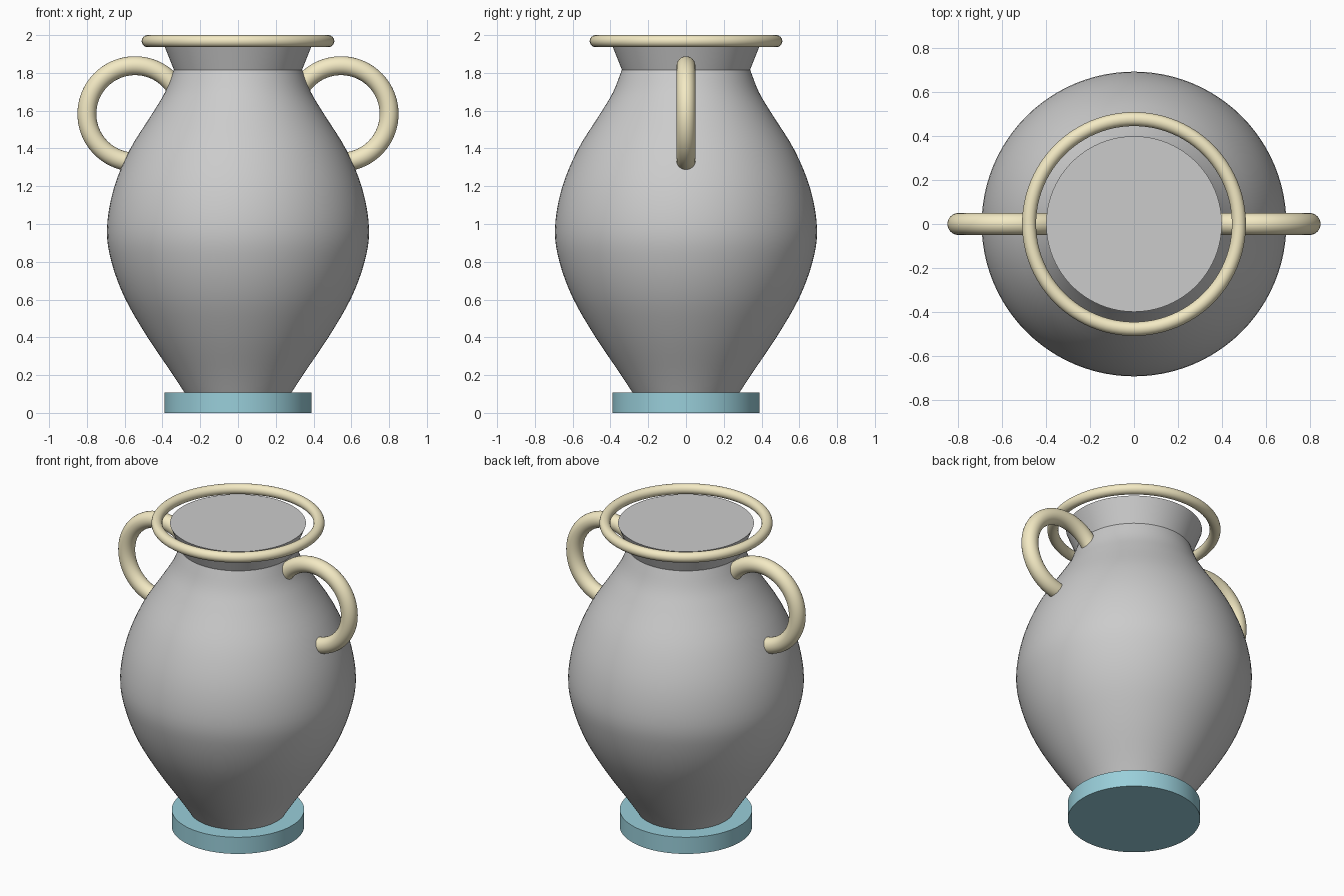
import bpy, bmesh, math
from mathutils import Vector

if "Cube" in bpy.data.objects:
    bpy.data.objects.remove(bpy.data.objects["Cube"])


def material(name, rgb):
    m = bpy.data.materials.new(name)
    m.diffuse_color = (*rgb, 1)
    m.use_nodes = True
    m.node_tree.nodes["Principled BSDF"].inputs["Base Color"].default_value = m.diffuse_color
    return m


tan = material("tan", (0.90, 0.82, 0.55))
teal = material("teal", (0.32, 0.62, 0.70))


def finish(name, bm, mat=None, angle=30):
    bmesh.ops.recalc_face_normals(bm, faces=bm.faces)
    me = bpy.data.meshes.new(name)
    bm.to_mesh(me)
    bm.free()
    ob = bpy.data.objects.new(name, me)
    bpy.context.collection.objects.link(ob)
    if mat:
        me.materials.append(mat)
    bpy.ops.object.select_all(action='DESELECT')
    bpy.context.view_layer.objects.active = ob
    ob.select_set(True)
    bpy.ops.object.shade_smooth_by_angle(angle=math.radians(angle))
    return ob


def skin(rings, closed=False):
    """Bridge rings of points; cap both ends unless the rings form a loop."""
    bm = bmesh.new()
    vs = [[bm.verts.new(p) for p in r] for r in rings]
    n = len(vs[0])
    for a, b in zip(vs, vs[1:] + (vs[:1] if closed else [])):
        for i in range(n):
            j = (i + 1) % n
            bm.faces.new((a[i], a[j], b[j], b[i]))
    if not closed:
        bm.faces.new(vs[0])
        bm.faces.new(vs[-1])
    return bm


def lathe(profile, n=96):
    return skin([[(r * math.cos(2 * math.pi * i / n), r * math.sin(2 * math.pi * i / n), z)
                  for i in range(n)] for r, z in profile])


def smooth_profile(pts, steps=4):
    """Catmull-Rom curve through the profile points."""
    p = [Vector(q) for q in pts]
    p = [2 * p[0] - p[1]] + p + [2 * p[-1] - p[-2]]
    out = []
    for a, b, c, d in zip(p, p[1:], p[2:], p[3:]):
        for s in range(steps):
            t = s / steps
            out.append(0.5 * (2 * b + (c - a) * t + (2 * a - 5 * b + 4 * c - d) * t * t
                              + (3 * b - a - 3 * c + d) * t ** 3))
    return out + [p[-2]]


def arc_tube(major, minor, start, end, steps, sides=24):
    """Rings of a round tube swept along an arc in the XZ plane."""
    rings = []
    for k in range(steps + 1):
        a = math.radians(start + (end - start) * k / steps)
        rings.append([((major + minor * math.cos(t)) * math.cos(a), minor * math.sin(t),
                       (major + minor * math.cos(t)) * math.sin(a))
                      for t in (2 * math.pi * i / sides for i in range(sides))])
    return rings


# Vase body
finish("body", lathe(smooth_profile([
    (0.235, 0.03), (0.285, 0.11), (0.35, 0.21), (0.485, 0.41), (0.60, 0.61), (0.67, 0.80),
    (0.694, 0.97), (0.66, 1.18), (0.575, 1.39), (0.45, 1.59), (0.385, 1.70), (0.34, 1.815)])))

# Flared neck with flat closed top
finish("neck", lathe([(0.338, 1.813), (0.40, 1.968)]))

# Foot with rounded edges
foot = lathe([(0.39, 0), (0.39, 0.108)])
rim_edges = [e for e in foot.edges if abs(e.verts[0].co.z - e.verts[1].co.z) < 1e-5]
bmesh.ops.bevel(foot, geom=rim_edges, offset=0.02, segments=4, profile=0.5, affect='EDGES')
finish("foot", foot, teal)

# Rim ring
rim = skin(arc_tube(0.478, 0.032, 0, 360 * 95 / 96, 95), closed=True)
rim_ob = finish("rim", rim, tan, 60)
rim_ob.rotation_euler.x = math.pi / 2
rim_ob.location.z = 1.968

# Handles, one on each side, ends buried in the body
for name, turn, x in (("right_handle", 0, 0.545), ("left_handle", math.pi, -0.545)):
    h = finish(name, skin(arc_tube(0.255, 0.05, -95, 148, 56)), tan, 60)
    h.location = (x, 0, 1.583)
    h.rotation_euler.z = turn
